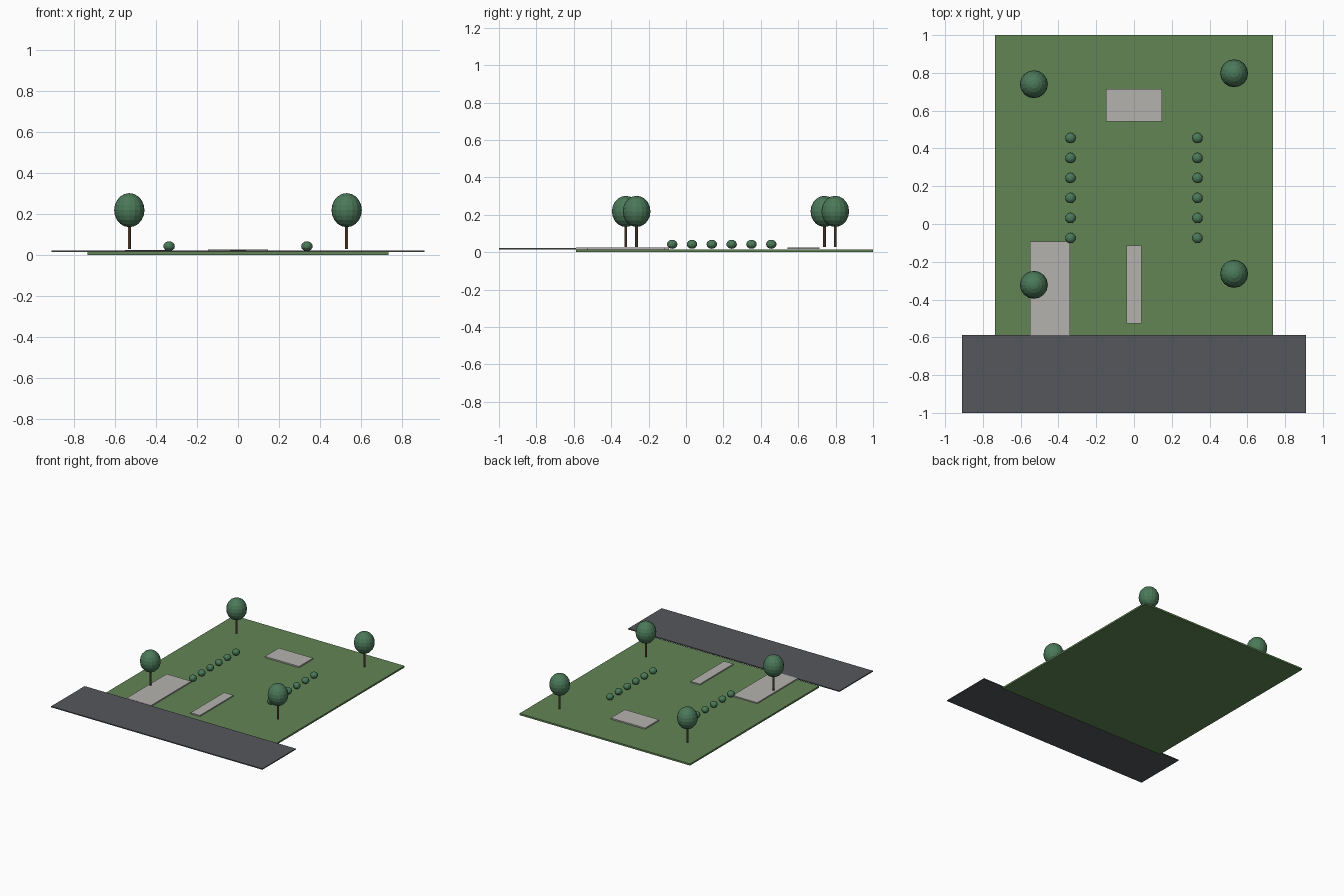
import bpy

if "Cube" in bpy.data.objects:
    bpy.data.objects.remove(bpy.data.objects["Cube"])


def material(name, color):
    m = bpy.data.materials.new(name)
    m.diffuse_color = (*color, 1)
    m.use_nodes = True
    m.node_tree.nodes["Principled BSDF"].inputs["Base Color"].default_value = m.diffuse_color
    return m


GRASS = material("grass", (0.12, 0.235, 0.09))
ASPHALT = material("asphalt", (0.09, 0.095, 0.105))
PAVING = material("paving", (0.46, 0.45, 0.42))
LEAF = material("leaf", (0.07, 0.19, 0.10))
BARK = material("bark", (0.17, 0.10, 0.055))


def finish(name, mat):
    o = bpy.context.object
    o.name = name
    o.data.materials.append(mat)
    return o


def slab(name, x0, x1, y0, y1, z0, z1, mat):
    bpy.ops.mesh.primitive_cube_add(
        size=1, location=((x0 + x1) / 2, (y0 + y1) / 2, (z0 + z1) / 2))
    bpy.context.object.scale = (x1 - x0, y1 - y0, z1 - z0)
    return finish(name, mat)


def foliage(name, loc, r, rz, segments, rings):
    bpy.ops.mesh.primitive_uv_sphere_add(
        segments=segments, ring_count=rings, radius=1, location=loc)
    bpy.context.object.scale = (r, r, rz)
    return finish(name, LEAF)


# Ground, road and paved areas
slab("lawn", -0.735, 0.735, -0.588, 1.0, 0.0, 0.013, GRASS)
slab("road", -0.91, 0.91, -1.0, -0.588, 0.014, 0.022, ASPHALT)
slab("driveway", -0.55, -0.338, -0.588, -0.092, 0.015, 0.024, PAVING)
slab("front_path", -0.04, 0.04, -0.526, -0.114, 0.015, 0.024, PAVING)
slab("patio", -0.147, 0.147, 0.542, 0.714, 0.016, 0.026, PAVING)

# Trees at the four corners
for i, (x, y) in enumerate([(-0.53, -0.322), (0.53, -0.264),
                            (-0.53, 0.74), (0.53, 0.798)]):
    bpy.ops.mesh.primitive_cylinder_add(
        vertices=8, radius=0.0075, depth=0.125, location=(x, y, 0.0905))
    finish(f"tree_trunk_{i + 1}", BARK)
    foliage(f"tree_crown_{i + 1}", (x, y, 0.218), 0.074, 0.083, 16, 10)

# Two rows of shrubs
for side in (-1, 1):
    for i in range(6):
        foliage(f"shrub_{'left' if side < 0 else 'right'}_{i + 1}",
                (side * 0.336, -0.074 + i * 0.106, 0.042), 0.028, 0.024, 12, 8)
